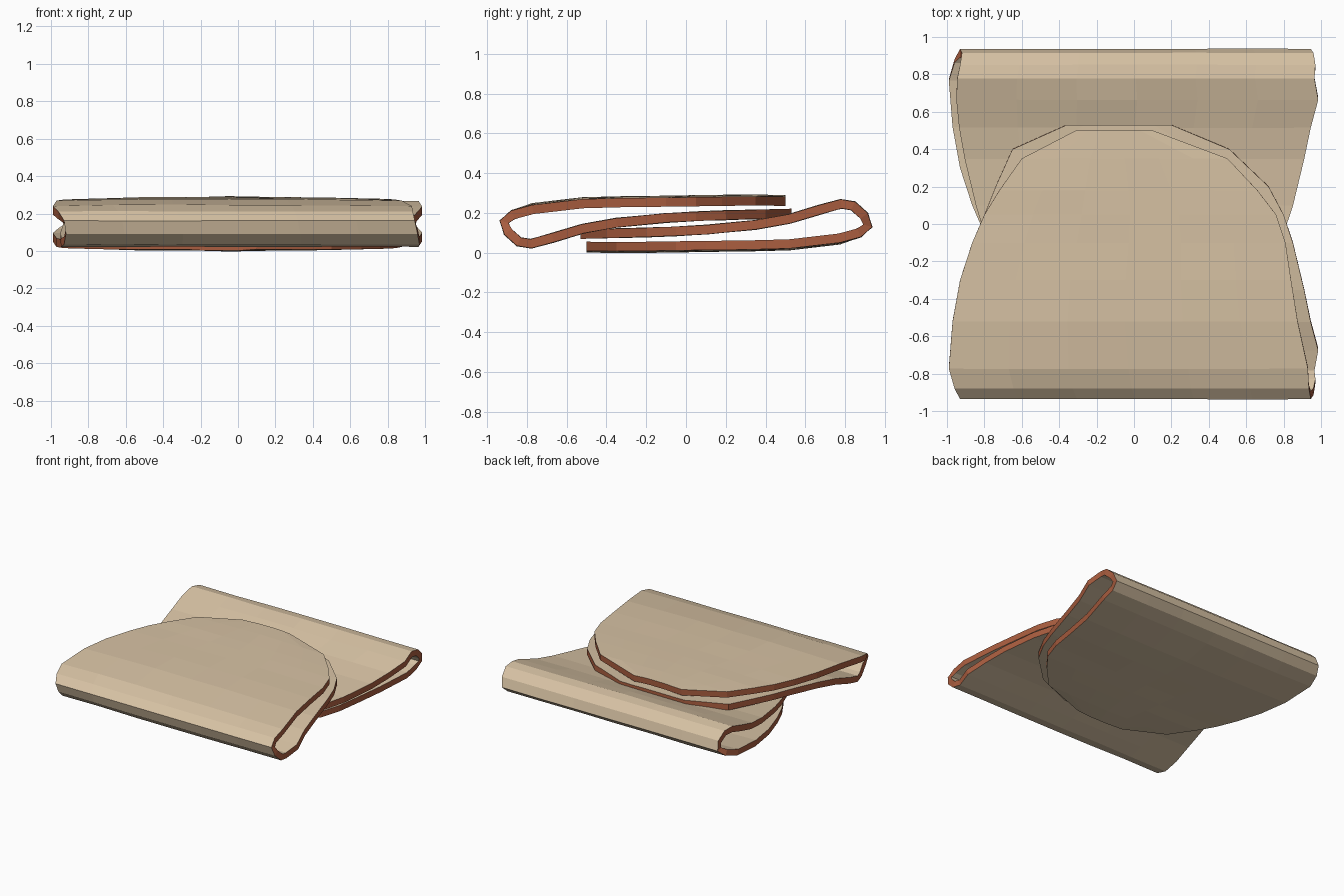
import bpy, bmesh, random
from mathutils import Vector

if "Cube" in bpy.data.objects:
    bpy.data.objects.remove(bpy.data.objects["Cube"])

HEIGHT, HALF_T, COLS = 0.29, 0.023, 6


def material(name, color):
    m = bpy.data.materials.new(name)
    m.diffuse_color = (*color, 1)
    m.use_nodes = True
    m.node_tree.nodes["Principled BSDF"].inputs["Base Color"].default_value = m.diffuse_color
    return m


tan = material("tan_face", (0.68, 0.54, 0.37))
red = material("red_rim", (0.40, 0.11, 0.05))

# Folded profile, top flap -> fold -> lower flap: y, z, left x, right x
ROWS = [
    (0.50, .258, -.31, .10), (0.35, .260, -.60, .50), (0.18, .258, -.72, .66),
    (0.05, .256, -.80, .76), (-.10, .254, -.865, .81), (-.30, .252, -.93, .84),
    (-.52, .246, -.97, .875), (-.77, .217, -.99, .93), (-.87, .190, -.96, .935),
    (-.914, .155, -.93, .945), (-.895, .105, -.92, .96), (-.84, .055, -.93, .97),
    (-.78, .045, -.945, .965), (-.67, .075, -.95, .985), (-.52, .120, -.935, .945),
    (-.35, .150, -.905, .91), (-.10, .175, -.845, .85), (0.05, .182, -.80, .80),
    (0.20, .188, -.74, .72), (0.40, .194, -.65, .51), (0.53, .198, -.36, .20),
]


def folded_sheet(name, flip, seed):
    """Half-folded disc; flip turns it over about the x axis."""
    rng = random.Random(seed)
    bm = bmesh.new()
    outer, inner = [], []
    for i, (y, z, xl, xr) in enumerate(ROWS):
        a, b = ROWS[max(i - 1, 0)], ROWS[min(i + 1, len(ROWS) - 1)]
        t = Vector((b[0] - a[0], b[1] - a[1])).normalized()
        n = Vector((0, t.y, -t.x))
        rows = ([], [])
        for j in range(COLS + 1):
            f = j / COLS
            # Slight camber and unevenness on the top flap
            bump = 0.0
            if 0 < j < COLS:
                bump = rng.uniform(-.003, .003) + (.008 * 4 * f * (1 - f) if i < 8 else 0)
            c = Vector((xl + (xr - xl) * f, y, z)) + n * bump
            for row, s in zip(rows, (HALF_T, -HALF_T)):
                p = c + n * s
                if flip:
                    p = Vector((p.x, -p.y, HEIGHT - p.z))
                row.append(bm.verts.new(p))
        outer.append(rows[0])
        inner.append(rows[1])

    def quad(vs, mat):
        bm.faces.new(vs).material_index = mat

    last = len(ROWS) - 1
    for i in range(last):
        for j in range(COLS):
            for g in (outer, inner):
                quad((g[i][j], g[i][j + 1], g[i + 1][j + 1], g[i + 1][j]), 0)
        for j in (0, COLS):
            quad((outer[i][j], outer[i + 1][j], inner[i + 1][j], inner[i][j]), 1)
    for i in (0, last):
        for j in range(COLS):
            quad((outer[i][j], outer[i][j + 1], inner[i][j + 1], inner[i][j]), 1)
    bmesh.ops.recalc_face_normals(bm, faces=bm.faces)
    me = bpy.data.meshes.new(name)
    bm.to_mesh(me)
    bm.free()
    me.materials.append(tan)
    me.materials.append(red)
    ob = bpy.data.objects.new(name, me)
    bpy.context.collection.objects.link(ob)
    return ob


# Two interlocked folded slices
folded_sheet("front_folded_slice", False, 3)
folded_sheet("back_folded_slice", True, 3)
